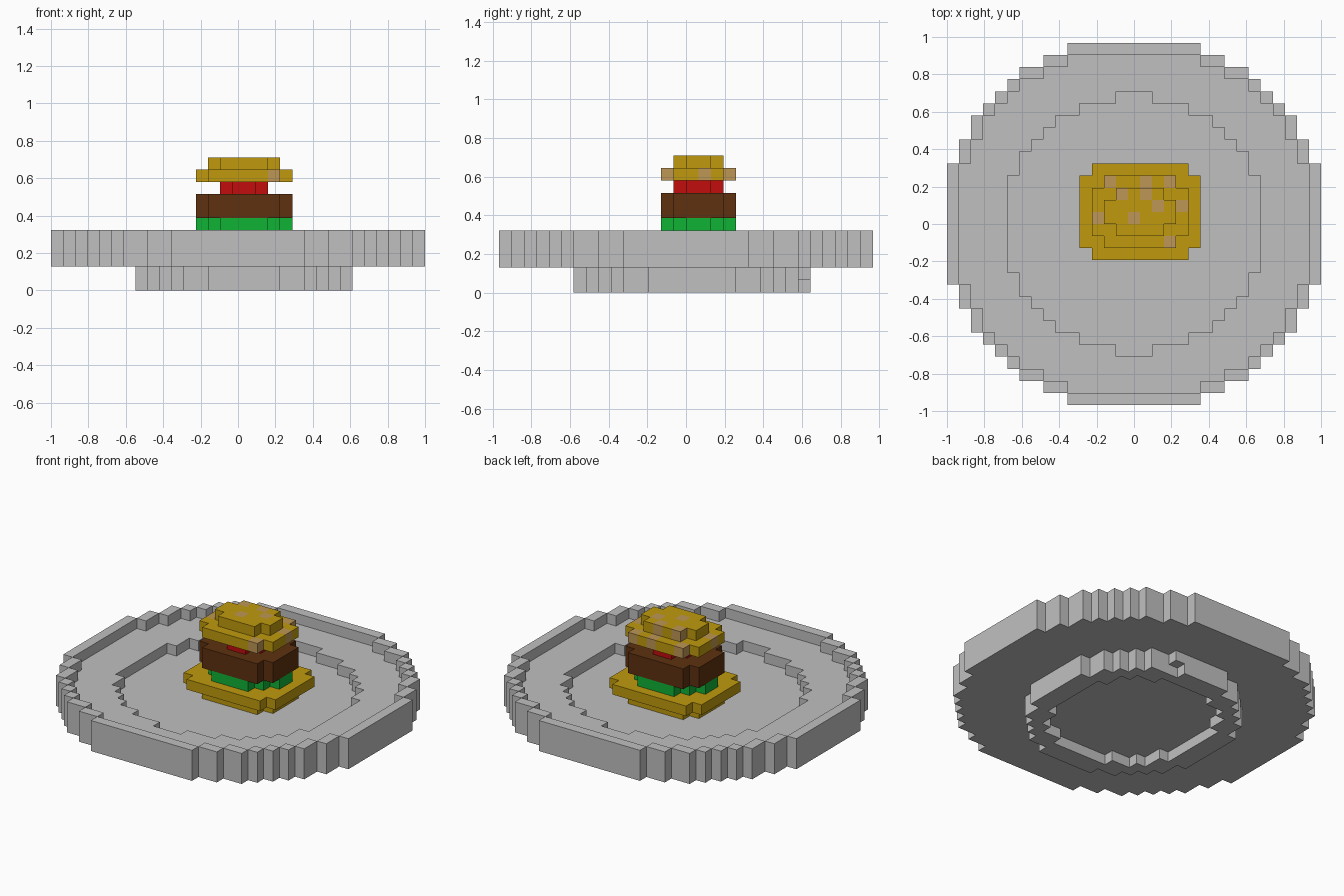
import bpy, bmesh, math
from mathutils import Vector

cube = bpy.data.objects.get("Cube")
if cube:
    bpy.data.objects.remove(cube, do_unlink=True)

U = 2 / 31  # edge of one block


def material(name, rgb):
    m = bpy.data.materials.new(name)
    m.diffuse_color = (*rgb, 1)
    m.use_nodes = True
    m.node_tree.nodes["Principled BSDF"].inputs["Base Color"].default_value = (*rgb, 1)
    return m


GREY = material("plate grey", (0.53, 0.53, 0.53))
GOLD = material("bun gold", (0.527, 0.323, 0.004))
TAN = material("seed tan", (0.515, 0.305, 0.091))
BROWN = material("patty brown", (0.112, 0.031, 0.005))
GREEN = material("lettuce green", (0.005, 0.445, 0.036))
RED = material("tomato red", (0.533, 0.004, 0.004))


def stepped(cx, cy, steps):
    """Cells of a stepped round: a union of (half depth, half width) rectangles."""
    return {(i, j) for i in range(-16, 17) for j in range(-16, 17)
            if any(abs(i - cx) < hx and abs(j + 0.5 - cy) < hy for hy, hx in steps)}


def shrink(cells):
    """Remove the outermost ring of cells."""
    return {(i, j) for i, j in cells
            if {(i + 1, j), (i - 1, j), (i, j + 1), (i, j - 1)} <= cells}


def blocks(name, layers, mats, painted=()):
    """Mesh the outer skin of stacked layers (level, cells)."""
    filled = {(i, j, k) for k, cells in layers for i, j in cells}
    bm = bmesh.new()
    for c in filled:
        centre = Vector((c[0], c[1] + 0.5, c[2] + 0.5))
        for axis in range(3):
            for sign in (-1, 1):
                n = [0, 0, 0]
                n[axis] = sign
                if tuple(a + b for a, b in zip(c, n)) in filled:
                    continue
                a, b = Vector((0, 0, 0)), Vector((0, 0, 0))
                a[(axis + 1) % 3] = 0.5
                b[(axis + 2) % 3] = 0.5 * sign
                mid = centre + Vector(n) * 0.5
                face = bm.faces.new([bm.verts.new((mid + p) * U)
                                     for p in (-a - b, a - b, a + b, b - a)])
                face.material_index = 1 if c in painted else 0
    bmesh.ops.remove_doubles(bm, verts=bm.verts, dist=0.001)
    # Join the block faces into large flat ones
    bmesh.ops.dissolve_limit(bm, angle_limit=math.radians(1), verts=bm.verts,
                             edges=bm.edges, delimit={'MATERIAL'})
    mesh = bpy.data.meshes.new(name)
    bm.to_mesh(mesh)
    bm.free()
    for m in mats:
        mesh.materials.append(m)
    ob = bpy.data.objects.new(name, mesh)
    bpy.context.collection.objects.link(ob)
    return ob


# Plate: solid base, ledge and raised rim
disc = stepped(0, 0, [(15, 5.5), (14, 7.5), (13, 9.5), (12, 10.5), (11, 11.5),
                      (10, 12.5), (9, 13.5), (7, 14.5), (5, 15.5)])
well = stepped(0, 0, [(11, 1.5), (10, 4.5), (9, 6.5), (8, 7.5), (7, 8.5),
                      (6, 9.5), (4, 10.5)])
blocks("plate", [(2, disc), (3, disc - well), (4, disc - shrink(disc))], [GREY])

# Foot under the plate, hollowed below, with one chipped block at the back
foot = stepped(0.5, 0.5, [(9.5, 3), (8.5, 5), (7.5, 6), (6.5, 7), (5.5, 8), (3.5, 9)])
ring = foot - shrink(shrink(foot)) - {(3, 9)}
blocks("plate_foot", [(0, ring), (1, foot)], [GREY])

# Burger layers, all on one centre
def layer(*steps):
    return stepped(0.5, 1, steps)


wide = layer((4, 4), (3, 5))
medium = layer((3, 3), (2, 4))
blocks("bottom_bun", [(3, medium), (4, wide)], [GOLD])
blocks("lettuce", [(5, layer((3, 2), (2, 3), (1, 4)))], [GREEN])
blocks("patty", [(6, medium), (7, medium)], [BROWN])
blocks("tomato", [(8, layer((2, 1), (1, 2)))], [RED])

# Top bun with seed blocks
seeds = {(-2, 3, 9), (1, 3, 9), (3, 3, 9), (4, 1, 9), (-3, 0, 9), (3, -2, 9),
         (-1, 2, 10), (1, 2, 10), (2, 1, 10), (0, 0, 10)}
blocks("top_bun", [(9, medium), (10, layer((2, 2), (1, 3)))], [GOLD, TAN], seeds)
